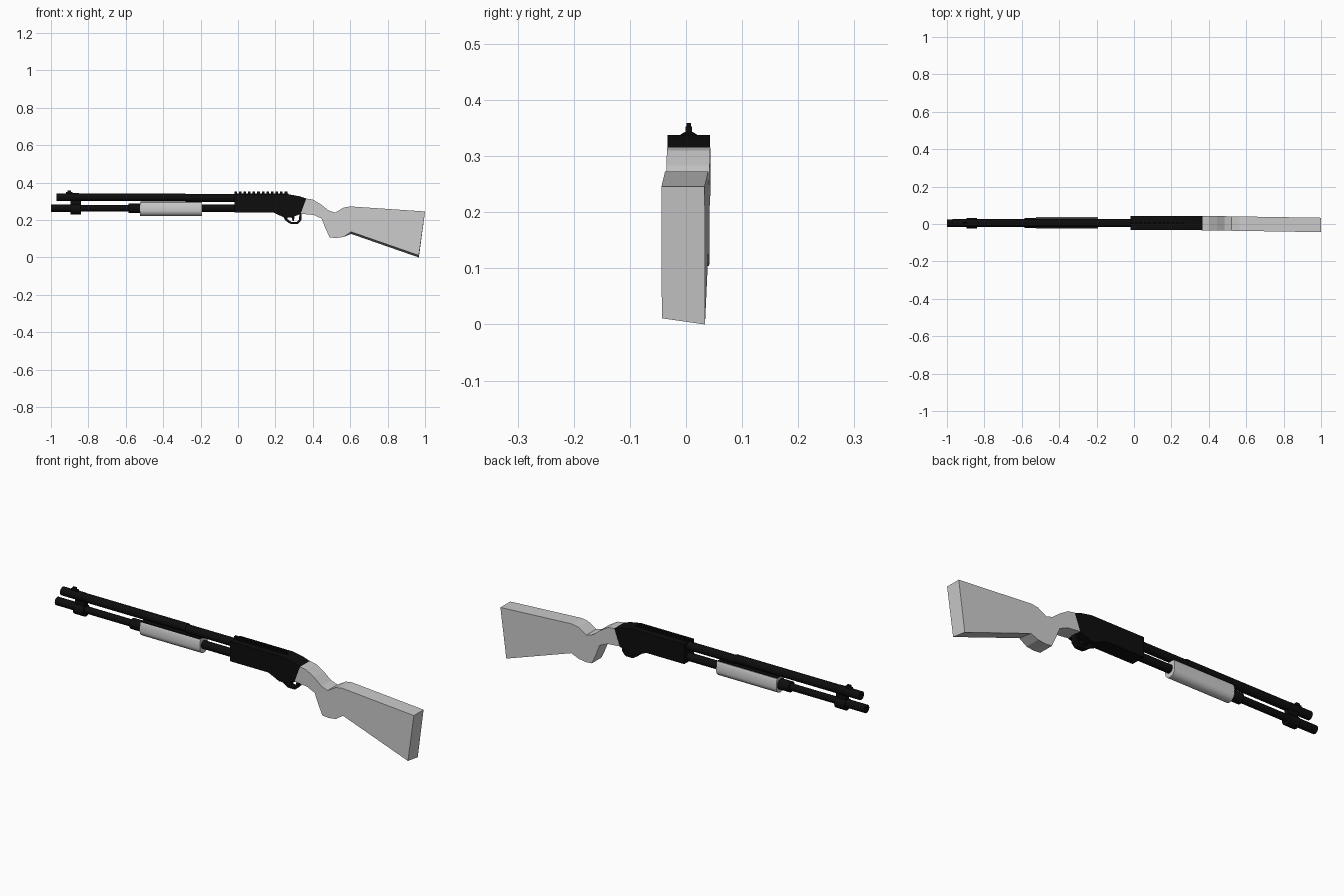
import bpy, bmesh, math
from mathutils import Matrix, Vector

cube = bpy.data.objects.get("Cube")
if cube:
    bpy.data.objects.remove(cube, do_unlink=True)

CY = 0.005  # centre line of the metal parts


def material(name, value):
    m = bpy.data.materials.new(name)
    m.use_nodes = True
    colour = (value, value, value, 1)
    m.diffuse_color = colour
    bsdf = m.node_tree.nodes["Principled BSDF"]
    bsdf.inputs["Base Color"].default_value = colour
    bsdf.inputs["Roughness"].default_value = 0.7
    return m


BLACK = material("black metal", 0.004)
GREY = material("light grey", 0.6)


def finish(bm, name, mat, smooth=False):
    bmesh.ops.recalc_face_normals(bm, faces=bm.faces)
    mesh = bpy.data.meshes.new(name)
    bm.to_mesh(mesh)
    bm.free()
    mesh.materials.append(mat)
    ob = bpy.data.objects.new(name, mesh)
    bpy.context.collection.objects.link(ob)
    if smooth:
        bpy.ops.object.select_all(action="DESELECT")
        ob.select_set(True)
        bpy.context.view_layer.objects.active = ob
        bpy.ops.object.shade_smooth_by_angle(angle=math.radians(40))
    return ob


def prism(name, points, offset, mat, smooth=False):
    """Extrude a closed outline of 3D points along an offset."""
    bm = bmesh.new()
    face = bm.faces.new([bm.verts.new(p) for p in points])
    ext = bmesh.ops.extrude_face_region(bm, geom=[face], use_keep_orig=True)
    moved = [g for g in ext["geom"] if isinstance(g, bmesh.types.BMVert)]
    bmesh.ops.translate(bm, verts=moved, vec=offset)
    return finish(bm, name, mat, smooth)


def side_profile(name, outline, half, mat, cy=CY):
    return prism(name, [(x, cy - half, z) for x, z in outline], Vector((0, 2 * half, 0)), mat)


def box(name, x0, x1, z0, z1, half, mat):
    return side_profile(name, [(x0, z0), (x1, z0), (x1, z1), (x0, z1)], half, mat)


def tube(name, x0, x1, z, r0, r1=None, sides=16):
    bm = bmesh.new()
    place = Matrix.Translation(((x0 + x1) / 2, CY, z)) @ Matrix.Rotation(math.pi / 2, 4, "Y")
    bmesh.ops.create_cone(bm, cap_ends=True, segments=sides, radius1=r0,
                          radius2=r1 or r0, depth=x1 - x0, matrix=place)
    return finish(bm, name, BLACK, True)


# Barrel and the tube beneath it
tube("barrel", -0.97, -0.28, 0.322, 0.021)
tube("barrel_rear", -0.28, 0.0, 0.318, 0.0205)
tube("lower_tube", -0.9, 0.0, 0.263, 0.017)
tube("lower_tube_cap", -1.0, -0.87, 0.264, 0.02)
tube("lower_tube_rear", -0.2, 0.0, 0.263, 0.02)
tube("slide_collar", -0.585, -0.52, 0.263, 0.026)

# Clamp joining both tubes, with the bead on top
box("tube_clamp", -0.895, -0.84, 0.24, 0.335, 0.012, BLACK)
tube("clamp_lower_ring", -0.895, -0.84, 0.258, 0.028)
tube("clamp_upper_ring", -0.89, -0.85, 0.322, 0.022)
box("bead_base", -0.92, -0.885, 0.335, 0.35, 0.006, BLACK)
box("bead", -0.912, -0.894, 0.35, 0.359, 0.004, BLACK)

# Rounded foregrip with a dark core
grip_y = CY + 0.002
section = [(-0.025, 0.297), (-0.03, 0.286)]
for i in range(13):
    a = math.pi + math.pi * i / 12
    section.append((0.031 * math.cos(a), 0.252 + 0.031 * math.sin(a)))
section += [(0.03, 0.286), (0.025, 0.297)]
prism("foregrip", [(-0.525, grip_y + y, z) for y, z in section],
      Vector((0.332, 0, 0)), GREY, True)
box("foregrip_core", -0.522, -0.196, 0.28, 0.3, 0.024, BLACK)

# Receiver body
side_profile("receiver", [
    (-0.02, 0.24), (0.19, 0.24), (0.25, 0.212), (0.28, 0.213), (0.335, 0.232),
    (0.365, 0.315), (0.33, 0.327), (0.27, 0.338), (-0.02, 0.338)], 0.038, BLACK)

# Toothed top rail
box("rail_base", -0.02, 0.27, 0.335, 0.343, 0.007, BLACK)
for i in range(12):
    x = -0.02 + i * 0.0245
    box(f"rail_tooth_{i + 1}", x, x + 0.014, 0.34, 0.353, 0.006, BLACK)

# Trigger guard loop and trigger
outer = [(0.24, 0.22), (0.255, 0.196), (0.28, 0.18), (0.32, 0.18), (0.338, 0.198), (0.34, 0.235)]
inner = [(0.328, 0.235), (0.327, 0.203), (0.315, 0.191), (0.283, 0.191), (0.265, 0.205), (0.262, 0.22)]
side_profile("trigger_guard", outer + inner, 0.014, BLACK)
side_profile("trigger", [(0.285, 0.22), (0.292, 0.196), (0.299, 0.196), (0.303, 0.225)],
             0.005, BLACK)

# Stock: one side outline, slightly turned, with a slanted lower edge
top = [(0.365, 0.315), (0.40, 0.31), (0.445, 0.283), (0.485, 0.251), (0.52, 0.24),
       (0.565, 0.267), (0.60, 0.273), (1.0, 0.246)]
bottom = [(0.967, 0.0), (0.605, 0.126), (0.565, 0.11), (0.525, 0.104), (0.49, 0.107),
          (0.468, 0.155), (0.447, 0.208), (0.405, 0.227), (0.335, 0.234)]


def stock_side(bm, side):
    verts = []
    for i, (x, z) in enumerate(top + bottom):
        y = CY - 0.016 * (x - 0.365) + side * 0.0385
        lift = 0.011 if side < 0 and len(top) <= i < len(top) + 2 else 0
        verts.append(bm.verts.new((x, y, z + lift)))
    bm.faces.new(verts)
    return verts


bm = bmesh.new()
near, far = stock_side(bm, -1), stock_side(bm, 1)
for i in range(len(near)):
    j = (i + 1) % len(near)
    bm.faces.new((near[i], near[j], far[j], far[i]))
finish(bm, "stock", GREY)
